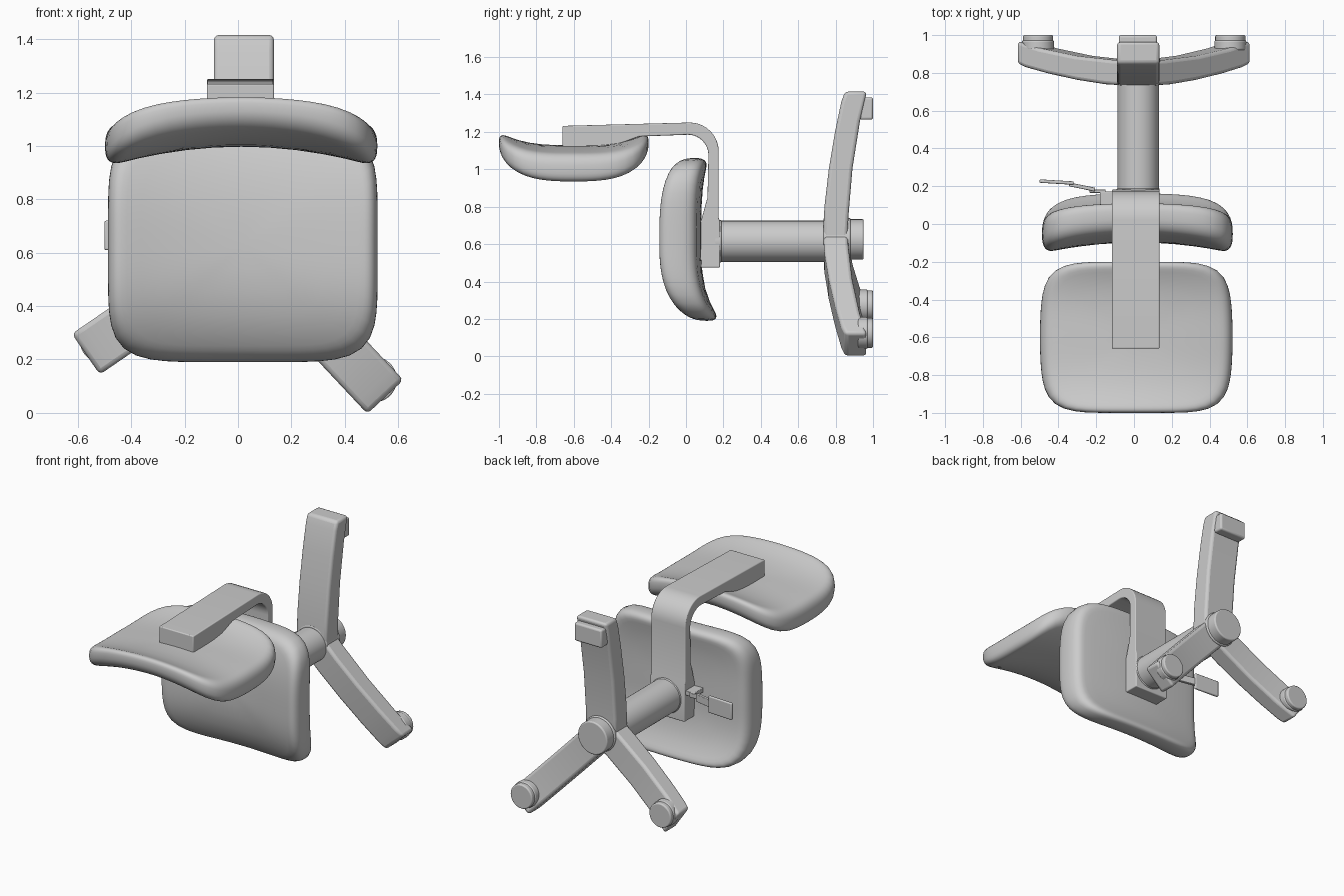
import bpy, bmesh
from math import sin, cos, pi, atan2
from mathutils import Matrix, Vector

if "Cube" in bpy.data.objects:
    bpy.data.objects.remove(bpy.data.objects["Cube"])

CX, HUB_Z = 0.022, 0.625


def finish(name, bm, bevel=0.0, segs=3, angle=40):
    bmesh.ops.recalc_face_normals(bm, faces=bm.faces)
    me = bpy.data.meshes.new(name)
    bm.to_mesh(me)
    bm.free()
    ob = bpy.data.objects.new(name, me)
    bpy.context.collection.objects.link(ob)
    bpy.ops.object.select_all(action='DESELECT')
    ob.select_set(True)
    bpy.context.view_layer.objects.active = ob
    bpy.ops.object.shade_smooth_by_angle(angle=angle * pi / 180)
    if bevel:
        mod = ob.modifiers.new("bevel", 'BEVEL')
        mod.width, mod.segments = bevel, segs
        mod.limit_method, mod.angle_limit = 'ANGLE', 0.6
    return ob


def cushion(name, place, n=5.0, sides=72):
    """Rounded pad: squircle rings from one face over the rim to the other."""
    bm = bmesh.new()
    side = [(s, 1.0) for s in (0.2, 0.4, 0.6, 0.75)]
    rim = [(0.86 + 0.14 * max(cos(a), 0) ** 0.75, sin(a) ** 0.75)
           for a in [pi / 2 * k / 8 for k in range(7, -1, -1)]]
    half = side + [(0.86, 1.0)] + rim
    rings_st = half + [(s, -t) for s, t in reversed(half[:-1])]

    def outline(a):
        c, s = cos(a), sin(a)
        r = (abs(c) ** n + abs(s) ** n) ** (-1 / n)
        return c * r, s * r

    rings = []
    for s, t in rings_st:
        ring = []
        for i in range(sides):
            u, v = outline(2 * pi * i / sides)
            ring.append(bm.verts.new(place(u * s, v * s, t)))
        rings.append(ring)
    for a, b in zip(rings, rings[1:]):
        for i in range(sides):
            j = (i + 1) % sides
            bm.faces.new((a[i], a[j], b[j], b[i]))
    for ring, t in ((rings[0], 1), (rings[-1], -1)):
        mid = bm.verts.new(place(0, 0, t))
        for i in range(sides):
            bm.faces.new((ring[i], ring[(i + 1) % sides], mid))
    return finish(name, bm, angle=60)


def extrude_yz(name, profile, x0, x1, bevel, matrix=None):
    """Extrude a (y, z) profile along x."""
    bm = bmesh.new()
    f = bm.faces.new([bm.verts.new((x0, y, z)) for y, z in profile])
    ext = bmesh.ops.extrude_face_region(bm, geom=[f])['geom']
    bmesh.ops.translate(bm, vec=(x1 - x0, 0, 0),
                        verts=[e for e in ext if isinstance(e, bmesh.types.BMVert)])
    # close the open start of the extrusion
    bmesh.ops.holes_fill(bm, edges=[e for e in bm.edges if e.is_boundary], sides=0)
    if matrix:
        bmesh.ops.transform(bm, matrix=matrix, verts=bm.verts)
    return finish(name, bm, bevel)


def cylinder_y(name, x, z, r, y0, y1, bevel=0.008):
    bm = bmesh.new()
    m = Matrix.Translation((x, (y0 + y1) / 2, z)) @ Matrix.Rotation(pi / 2, 4, 'X')
    bmesh.ops.create_cone(bm, cap_ends=True, segments=48, radius1=r, radius2=r,
                          depth=y1 - y0, matrix=m)
    return finish(name, bm, bevel)


def box(name, lo, hi, bevel=0.006, tilt=0.0):
    lo, hi = Vector(lo), Vector(hi)
    bm = bmesh.new()
    m = (Matrix.Translation((lo + hi) / 2) @ Matrix.Rotation(tilt, 4, 'Z')
         @ Matrix.Diagonal((*(hi - lo), 1)))
    bmesh.ops.create_cube(bm, size=1, matrix=m)
    return finish(name, bm, bevel)


# Seat cushion, standing upright with its sitting face to the front
def seat_point(u, v, t):
    bend = 0.055 * v ** 3 if v > 0 else 0.12 * abs(v) ** 3
    y = -0.008 - 0.045 * u * u + bend + t * (0.09 + 0.012 * u * u - 0.014 * v * v)
    return (0.018 + 0.505 * u, y, 0.625 + 0.435 * v)


# Backrest cushion, lying flat, ends curled up and sides bent down
def back_point(u, v, t):
    z = (1.063 + 0.083 * abs(v) ** 3 - 0.064 * u * u
         + t * (0.066 + 0.013 * u * u - 0.012 * v * v))
    width = 0.51 * (1 - 0.06 * v * v)
    return (0.012 + width * u, -0.6 + 0.4 * v, z)


cushion("seat", seat_point, n=5.5)
cushion("backrest", back_point, n=5.5)

# Bent bracket joining seat and backrest
outer = [(0.02 + 0.155 * sin(a), 1.095 + 0.155 * cos(a))
         for a in [pi / 2 * k / 10 for k in range(11)]]
inner = [(0.01 + 0.11 * cos(a), 1.075 + 0.11 * sin(a))
         for a in [pi / 2 * k / 10 for k in range(11)]]
extrude_yz("bracket", [(-0.66, 1.232)] + outer
           + [(0.175, 0.74), (0.182, 0.72), (0.182, 0.475), (0.06, 0.475), (0.06, 0.65),
              (0.115, 0.85)] + inner + [(-0.25, 1.175), (-0.4, 1.12), (-0.66, 1.11)],
           -0.117, 0.135, 0.006)

# Column, hub and hub cap
cylinder_y("column", CX, 0.615, 0.11, 0.15, 0.78)
cylinder_y("column_collar", CX, 0.615, 0.114, 0.15, 0.19)
cylinder_y("hub", CX, HUB_Z, 0.115, 0.735, 0.88)
cylinder_y("hub_cap", CX, HUB_Z, 0.108, 0.85, 0.95)

# Three swept legs, each a side profile turned about the hub
for name, ex, ez, width in (("leg_top", CX, 1.415, 0.225),
                            ("leg_left", -0.57, 0.22, 0.185),
                            ("leg_right", 0.552, 0.06, 0.185)):
    dx, dz = ex - CX, ez - HUB_Z
    length = (dx * dx + dz * dz) ** 0.5
    front = [(0.732, 0), (0.74, 0.22), (0.763, 0.47), (0.797, 0.73), (0.83, 0.93),
             (0.85, 1.0)]
    rear = [(0.967, 1.0), (0.93, 0.8), (0.89, 0.48), (0.868, 0.15), (0.865, 0)]
    m = Matrix.Translation((CX, 0, HUB_Z)) @ Matrix.Rotation(atan2(dx, dz), 4, 'Y')
    extrude_yz(name, [(y, r * length) for y, r in front + rear],
               -width / 2, width / 2, 0.018, m)

# Feet under the leg tips
for name, x, z in (("foot_left", -0.508, 0.272), ("foot_right", 0.51, 0.125)):
    cylinder_y(name + "_ring", x, z, 0.085, 0.92, 0.972)
    cylinder_y(name, x, z, 0.08, 0.96, 1.0)
box("foot_top", (-0.08, 0.93, 1.265), (0.122, 1.0, 1.385), 0.012)

# Height lever behind the seat
box("lever_paddle", (-0.5, 0.213, 0.61), (-0.32, 0.231, 0.72), 0.006, -0.06)
box("lever_stem", (-0.345, 0.186, 0.64), (-0.205, 0.206, 0.69), 0.004, -0.2)
box("lever_link", (-0.235, 0.165, 0.65), (-0.15, 0.182, 0.68), 0.004)
box("lever_mount", (-0.18, 0.06, 0.65), (-0.11, 0.172, 0.68), 0.004)
